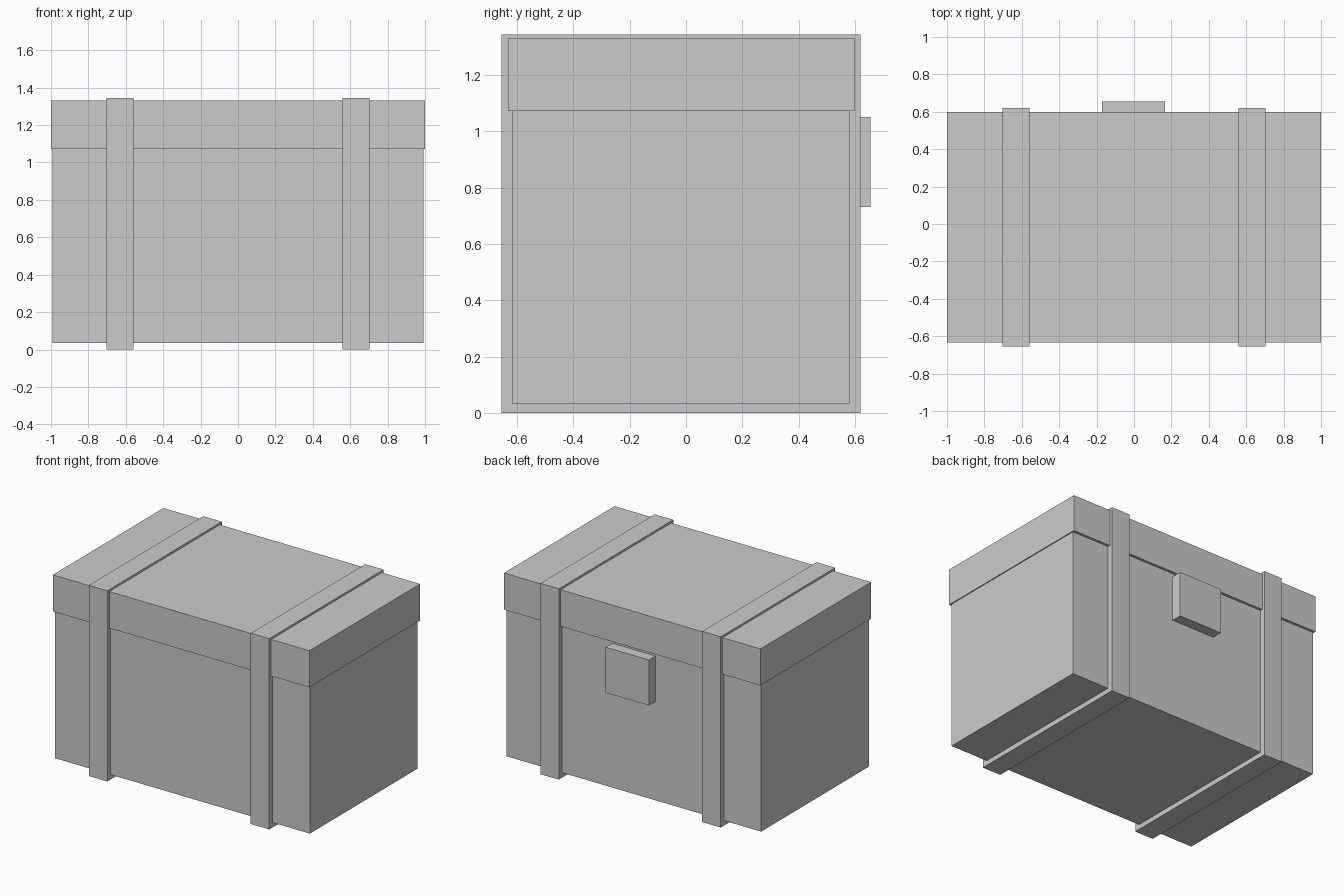
import bpy
from mathutils import Matrix, Vector
import bmesh

if "Cube" in bpy.data.objects:
    bpy.data.objects.remove(bpy.data.objects["Cube"])

grey = bpy.data.materials.new("light grey")
grey.diffuse_color = (0.6, 0.6, 0.6, 1)
grey.use_nodes = True
grey.node_tree.nodes["Principled BSDF"].inputs["Base Color"].default_value = grey.diffuse_color


def box(name, lo, hi):
    """Axis-aligned box between two corners."""
    lo, hi = Vector(lo), Vector(hi)
    bm = bmesh.new()
    bmesh.ops.create_cube(bm, size=1, matrix=Matrix.Translation((lo + hi) / 2)
                          @ Matrix.Diagonal((*(hi - lo), 1)))
    mesh = bpy.data.meshes.new(name)
    bm.to_mesh(mesh)
    bm.free()
    mesh.materials.append(grey)
    obj = bpy.data.objects.new(name, mesh)
    bpy.context.collection.objects.link(obj)
    return obj


# Chest body with a slightly overhanging lid
box("chest_body", (-0.993, -0.618, 0.034), (0.993, 0.581, 1.072))
box("chest_lid", (-1, -0.633, 1.072), (1, 0.599, 1.33))

# Two straps wrapping the chest
for side, x in (("left", -0.632), ("right", 0.63)):
    box(side + "_strap", (x - 0.072, -0.655, 0), (x + 0.072, 0.619, 1.344))

# Latch plate on the back
box("latch", (-0.17, 0.57, 0.731), (0.167, 0.655, 1.051))
